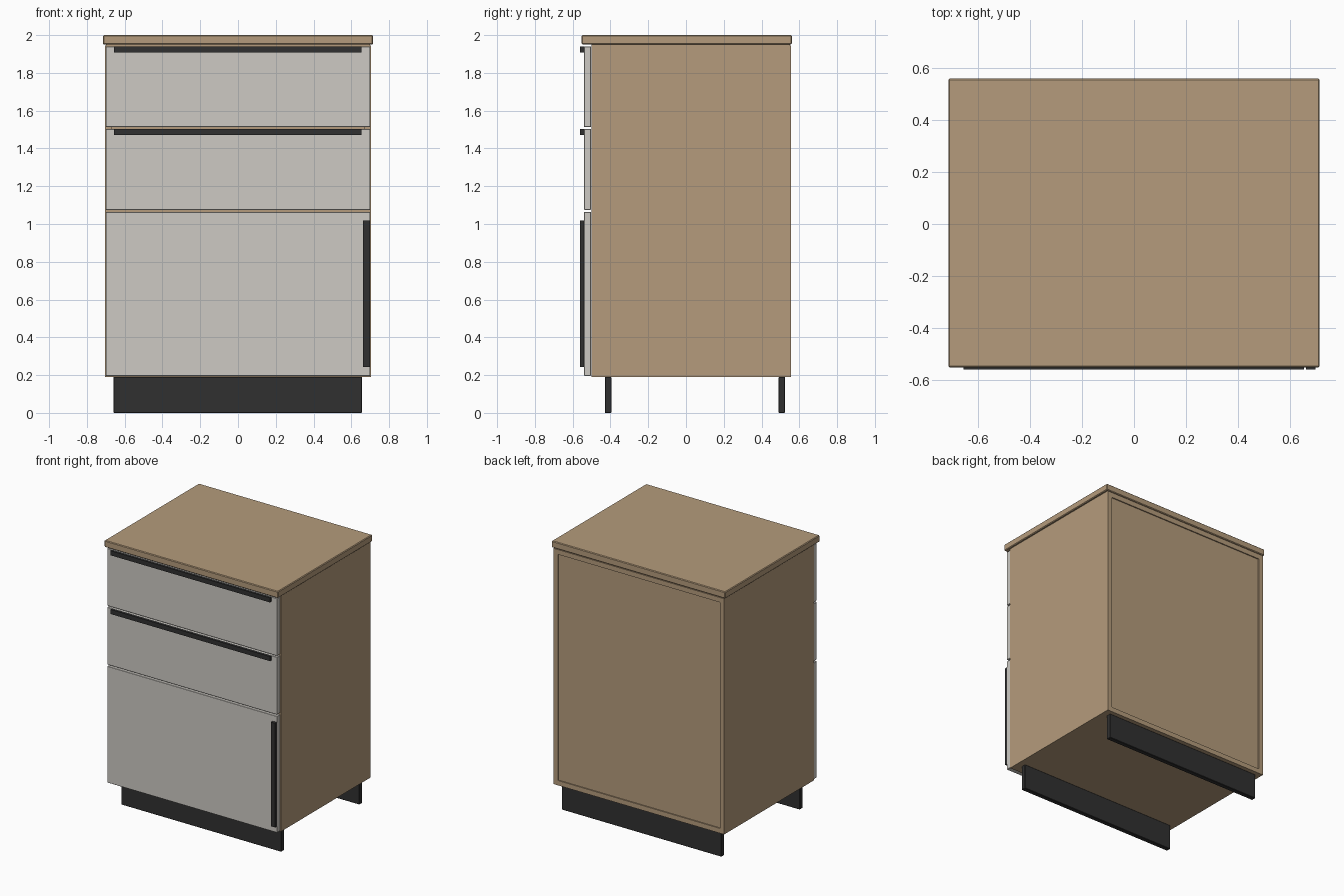
import bpy

if "Cube" in bpy.data.objects:
    bpy.data.objects.remove(bpy.data.objects["Cube"])


def material(name, rgb):
    m = bpy.data.materials.new(name)
    m.diffuse_color = (*rgb, 1)
    m.use_nodes = True
    m.node_tree.nodes["Principled BSDF"].inputs["Base Color"].default_value = m.diffuse_color
    return m


wood = material("wood", (0.46, 0.33, 0.20))
paint = material("pale_paint", (0.61, 0.59, 0.55))
black = material("black", (0.03, 0.03, 0.03))


def box(name, x, y, z, mat, bevel=0.0):
    """Box spanning the given (min, max) ranges, with optional small bevel."""
    bpy.ops.mesh.primitive_cube_add(size=1)
    o = bpy.context.object
    o.name = name
    o.location = [(a + b) / 2 for a, b in (x, y, z)]
    o.scale = [b - a for a, b in (x, y, z)]
    bpy.ops.object.transform_apply(location=False, rotation=False, scale=True)
    o.data.materials.append(mat)
    if bevel:
        b = o.modifiers.new("bevel", 'BEVEL')
        b.width = bevel
        b.segments = 1
    return o


# Carcass panels
IN, OUT = 0.667, 0.703
for side, s in (("left", -1), ("right", 1)):
    box(side + "_side", sorted((s * IN, s * OUT)), (-0.50, 0.555), (0.19, 1.945), wood)
box("bottom_panel", (-IN, IN), (-0.50, 0.555), (0.19, 0.226), wood)
box("upper_panel", (-IN, IN), (-0.50, 0.555), (1.909, 1.945), wood)
box("divider", (-IN, IN), (-0.495, 0.535), (1.052, 1.088), wood)
box("back_panel", (-IN, IN), (0.535, 0.547), (0.226, 1.909), wood)

# Worktop
box("worktop", (-0.715, 0.715), (-0.552, 0.56), (1.95, 2.0), wood, 0.005)
box("worktop_joint", (-0.70, 0.70), (-0.50, 0.55), (1.945, 1.95), wood)

# Door and drawer fronts
for name, z in (("door", (0.196, 1.063)),
                ("middle_drawer_front", (1.075, 1.503)),
                ("top_drawer_front", (1.513, 1.94))):
    box(name, (-0.70, 0.70), (-0.54, -0.503), z, paint, 0.002)

# Edge pull handles
for name, top in (("middle_drawer_handle", 1.504), ("top_drawer_handle", 1.941)):
    box(name, (-0.657, 0.655), (-0.56, -0.54), (top - 0.034, top), black)
box("door_handle", (0.663, 0.698), (-0.56, -0.54), (0.243, 1.018), black)

# Front and rear plinths
for name, y in (("front_plinth", (-0.43, -0.395)), ("rear_plinth", (0.49, 0.525))):
    box(name, (-0.66, 0.657), y, (0, 0.19), black, 0.003)
